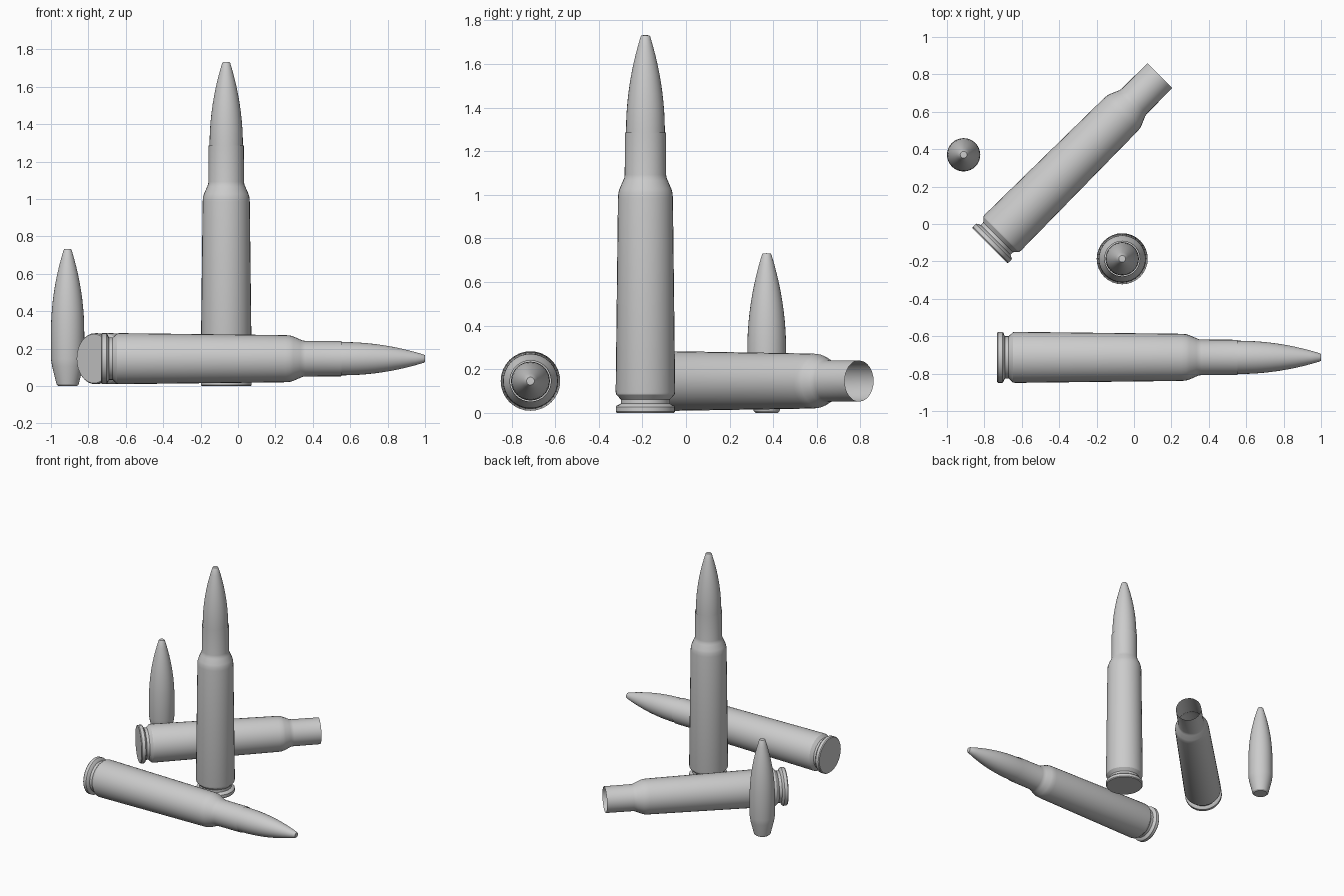
import bpy, bmesh, math
from mathutils import Matrix, Vector

if "Cube" in bpy.data.objects:
    bpy.data.objects.remove(bpy.data.objects["Cube"])

SIDES = 32


def lathe(name, profile, matrix):
    """Revolve (radius, height) points round z; zero radius closes an end."""
    bm = bmesh.new()
    rings = []
    for r, z in profile:
        if r == 0:
            rings.append([bm.verts.new((0, 0, z))] * SIDES)
        else:
            rings.append([bm.verts.new((r * math.cos(math.tau * i / SIDES),
                                        r * math.sin(math.tau * i / SIDES), z))
                          for i in range(SIDES)])
    for a, b in zip(rings, rings[1:]):
        for i in range(SIDES):
            j = (i + 1) % SIDES
            bm.faces.new(dict.fromkeys((a[i], a[j], b[j], b[i])))
    mesh = bpy.data.meshes.new(name)
    bm.to_mesh(mesh)
    bm.free()
    obj = bpy.data.objects.new(name, mesh)
    bpy.context.collection.objects.link(obj)
    obj.matrix_world = matrix
    bpy.ops.object.select_all(action='DESELECT')
    obj.select_set(True)
    bpy.context.view_layer.objects.active = obj
    bpy.ops.object.shade_smooth_by_angle(angle=math.radians(30))
    return obj


# case: rim, extractor groove, tapered body, rounded shoulder, open neck
CASE = [(0, 0), (0.131, 0), (0.136, 0.006), (0.136, 0.028), (0.132, 0.033),
        (0.113, 0.042), (0.113, 0.062), (0.134, 0.084), (0.1365, 0.095),
        (0.126, 0.985), (0.124, 1.01), (0.119, 1.027), (0.102, 1.066),
        (0.097, 1.078), (0.095, 1.092), (0.094, 1.285)]

# bullet: boat tail, straight shank, curved nose, small flat tip
BULLET = [(0, 0), (0.05, 0), (0.059, 0.008), (0.083, 0.105), (0.089, 0.145)]
BULLET += [(0.022 + 0.067 * (1 - (k / 10) ** 2), 0.29 + 0.435 * k / 10)
           for k in range(11)]
BULLET += [(0.018, 0.731), (0, 0.732)]


def place(x, y, z, axis=(0, 0, 1)):
    turn = Vector(axis).to_track_quat('Z', 'Y').to_matrix().to_4x4()
    return Matrix.Translation((x, y, z)) @ turn


def cartridge(prefix, matrix):
    lathe(prefix + "_case", CASE, matrix)
    lathe(prefix + "_bullet", BULLET, matrix @ Matrix.Translation((0, 0, 1.0)))


# complete rounds, standing and lying
cartridge("standing_round", place(-0.063, -0.186, 0))
cartridge("lying_round", place(-0.732, -0.713, 0.146, (1, 0, 0)))

# empty case on its side and loose bullet
lathe("empty_case", CASE, place(-0.77, -0.115, 0.146, (1, 1, 0)))
lathe("loose_bullet", BULLET, place(-0.911, 0.37, 0))
